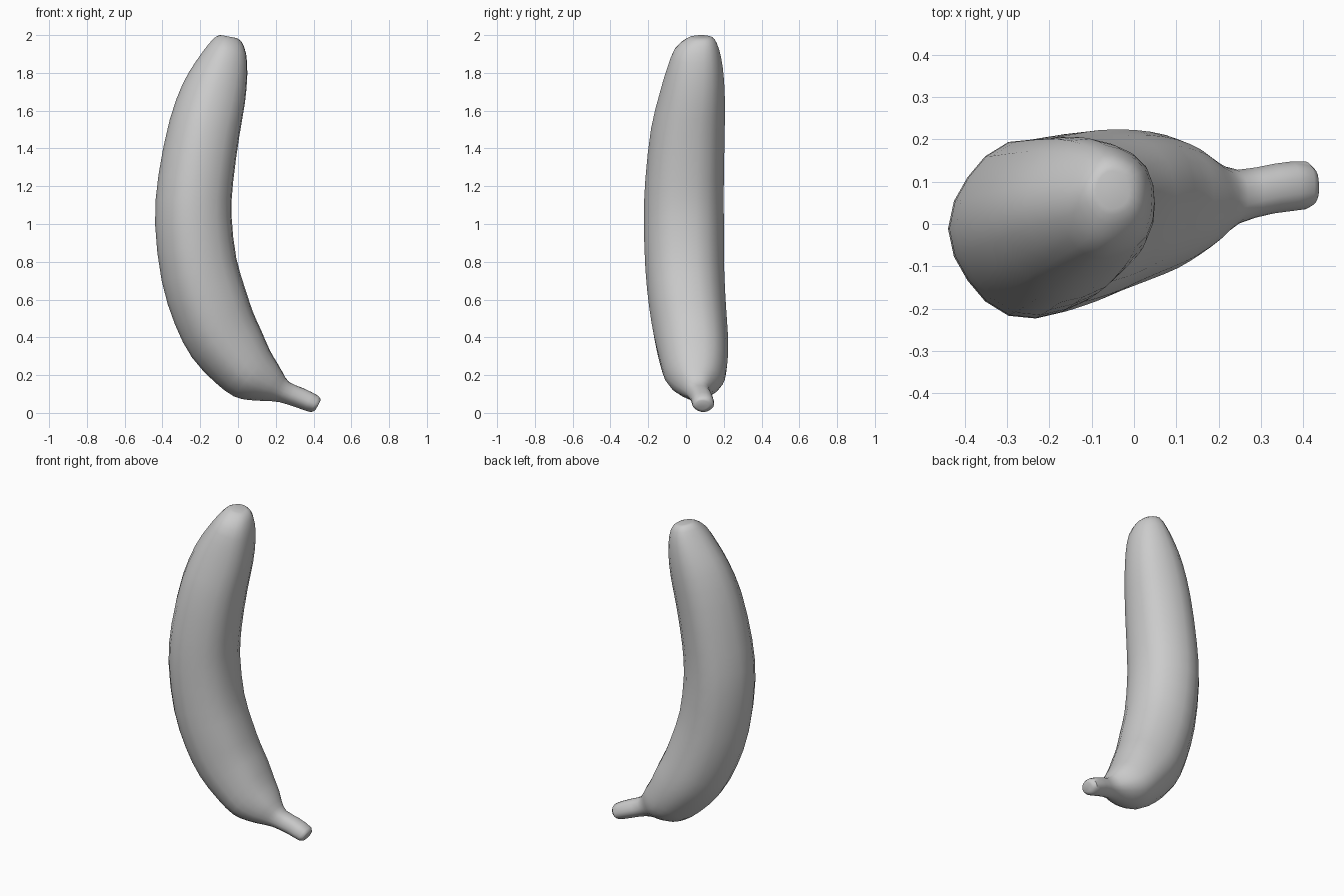
import bpy, bmesh, math
from mathutils import Vector

if "Cube" in bpy.data.objects:
    bpy.data.objects.remove(bpy.data.objects["Cube"])

SIDES, STEPS = 20, 2

# Cross-sections from stem end to blossom tip:
# outer-curve x, z, inner-curve x, z, front y, back y
SECTIONS = [
    (0.412, 0.018, 0.437, 0.065, 0.05, 0.12),
    (0.385, 0.005, 0.427, 0.09, 0.035, 0.148),
    (0.31, 0.03, 0.35, 0.13, 0.025, 0.142),
    (0.22, 0.058, 0.27, 0.165, 0.0, 0.128),
    (0.14, 0.065, 0.235, 0.22, -0.045, 0.15),
    (0.06, 0.07, 0.21, 0.265, -0.08, 0.185),
    (-0.02, 0.09, 0.17, 0.335, -0.115, 0.21),
    (-0.12, 0.165, 0.125, 0.44, -0.143, 0.222),
    (-0.24, 0.295, 0.085, 0.53, -0.17, 0.222),
    (-0.33, 0.47, 0.045, 0.65, -0.195, 0.212),
    (-0.40, 0.70, -0.005, 0.82, -0.215, 0.202),
    (-0.435, 1.0, -0.03, 1.04, -0.223, 0.2),
    (-0.417, 1.26, -0.022, 1.22, -0.215, 0.2),
    (-0.358, 1.55, 0.01, 1.46, -0.185, 0.205),
    (-0.29, 1.74, 0.04, 1.64, -0.14, 0.205),
    (-0.22, 1.86, 0.052, 1.79, -0.10, 0.195),
    (-0.155, 1.95, 0.045, 1.90, -0.06, 0.175),
    (-0.115, 1.992, 0.02, 1.965, 0.0, 0.15),
    (-0.09, 2.0, -0.01, 1.985, 0.035, 0.125),
]


def blend(i, t):
    """Catmull-Rom value between sections i and i + 1."""
    n = len(SECTIONS) - 1
    keys = [SECTIONS[min(max(i + k, 0), n)] for k in (-1, 0, 1, 2)]
    return [0.5 * (2 * b + (c - a) * t + (2 * a - 5 * b + 4 * c - d) * t ** 2
                   + (3 * b - a - 3 * c + d) * t ** 3)
            for a, b, c, d in zip(*keys)]


def ring(bm, section):
    """Softly five-ridged loop across the fruit."""
    ox, oz, ix, iz, y0, y1 = section
    centre = Vector(((ox + ix) / 2, (y0 + y1) / 2, (oz + iz) / 2))
    across = Vector(((ix - ox) / 2, 0, (iz - oz) / 2))
    depth = Vector((0, (y1 - y0) / 2, 0))
    verts = []
    for k in range(SIDES):
        a = math.tau * k / SIDES
        r = 1 - 0.02 * math.cos(5 * a)
        verts.append(bm.verts.new(centre + r * (across * math.cos(a) + depth * math.sin(a))))
    return verts


# Fruit body with stem, one continuous skin
bm = bmesh.new()
rows = [blend(i, s / STEPS) for i in range(len(SECTIONS) - 1) for s in range(STEPS)]
rows.append(SECTIONS[-1])
rings = [ring(bm, row) for row in rows]
for a, b in zip(rings, rings[1:]):
    for k in range(SIDES):
        n = (k + 1) % SIDES
        bm.faces.new((a[k], a[n], b[n], b[k]))
bm.faces.new(rings[0])
bm.faces.new(rings[-1])
bmesh.ops.recalc_face_normals(bm, faces=bm.faces)
mesh = bpy.data.meshes.new("banana")
bm.to_mesh(mesh)
bm.free()
banana = bpy.data.objects.new("banana", mesh)
bpy.context.collection.objects.link(banana)

# Smooth skin, crisp stem cut
bpy.context.view_layer.objects.active = banana
banana.select_set(True)
bpy.ops.object.shade_smooth_by_angle(angle=math.radians(40))
